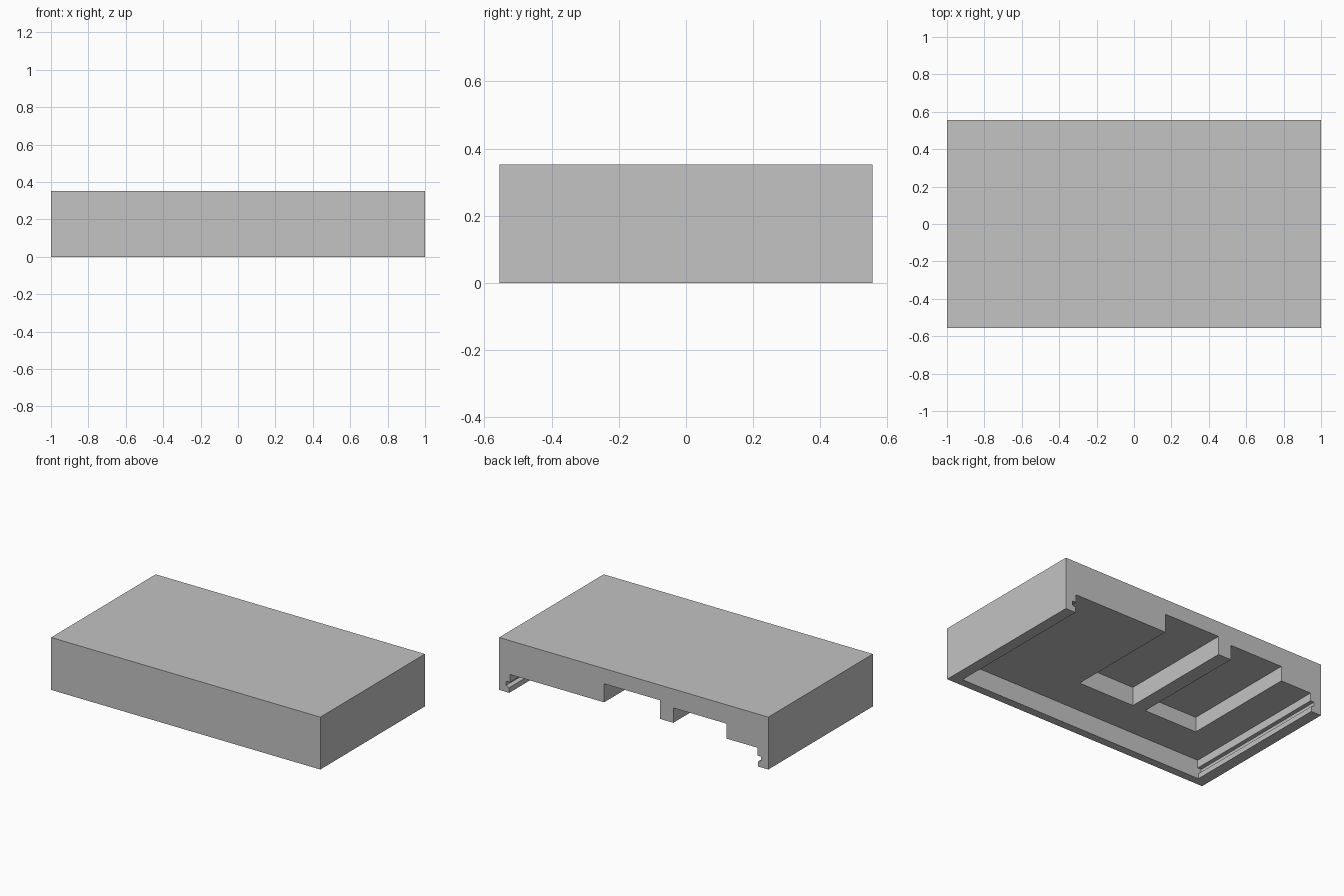
import bpy
import bmesh
from mathutils import Vector

if "Cube" in bpy.data.objects:
    bpy.data.objects.remove(bpy.data.objects["Cube"], do_unlink=True)

HALF_WIDTH, HALF_DEPTH, HEIGHT = 1.0, 0.555, 0.352
CEILING = 0.125
BACK = HALF_DEPTH + 0.1      # cutters run out past the open back

grey = bpy.data.materials.new("light grey")
grey.use_nodes = True
grey.diffuse_color = (0.546, 0.546, 0.546, 1)
grey.node_tree.nodes["Principled BSDF"].inputs["Base Color"].default_value = grey.diffuse_color


def extrude_profile(name, profile, y_front, y_back):
    """Solid made from an x-z outline pulled along y."""
    bm = bmesh.new()
    face = bm.faces.new([bm.verts.new((x, y_front, z)) for x, z in profile])
    swept = bmesh.ops.extrude_face_region(bm, geom=[face])
    moved = [v for v in swept["geom"] if isinstance(v, bmesh.types.BMVert)]
    bmesh.ops.translate(bm, verts=moved, vec=Vector((0, y_back - y_front, 0)))
    bmesh.ops.recalc_face_normals(bm, faces=bm.faces)
    mesh = bpy.data.meshes.new(name)
    bm.to_mesh(mesh)
    bm.free()
    mesh.materials.append(grey)
    obj = bpy.data.objects.new(name, mesh)
    bpy.context.collection.objects.link(obj)
    return obj


def rectangle(x0, x1, z0, z1):
    return [(x0, z0), (x1, z0), (x1, z1), (x0, z1)]


def cut(target, cutter):
    cutter.hide_render = True
    mod = target.modifiers.new(cutter.name, "BOOLEAN")
    mod.operation = "DIFFERENCE"
    mod.solver = "EXACT"
    mod.object = cutter
    bpy.context.view_layer.objects.active = target
    bpy.ops.object.modifier_apply(modifier=mod.name)
    bpy.data.objects.remove(cutter, do_unlink=True)


# Solid outer block
body = extrude_profile("cover_body", rectangle(-HALF_WIDTH, HALF_WIDTH, 0, HEIGHT),
                       -HALF_DEPTH, HALF_DEPTH)

# Shallow chamber, open below and at the back, with a rail groove in each side wall
side = [(0.925, -0.1), (0.925, 0.035), (0.947, 0.045),
        (0.947, 0.072), (0.919, 0.072), (0.919, CEILING)]
chamber = side + [(-x, z) for x, z in reversed(side)]
cut(body, extrude_profile("chamber_cutter", chamber, -0.5, BACK))

# Two deeper channels in the chamber ceiling
for name, x0, x1, top in (("middle_channel", -0.197, 0.22, 0.25),
                          ("right_channel", -0.69, -0.294, 0.225)):
    cut(body, extrude_profile(name, rectangle(x0, x1, 0.05, top), -0.245, BACK))
